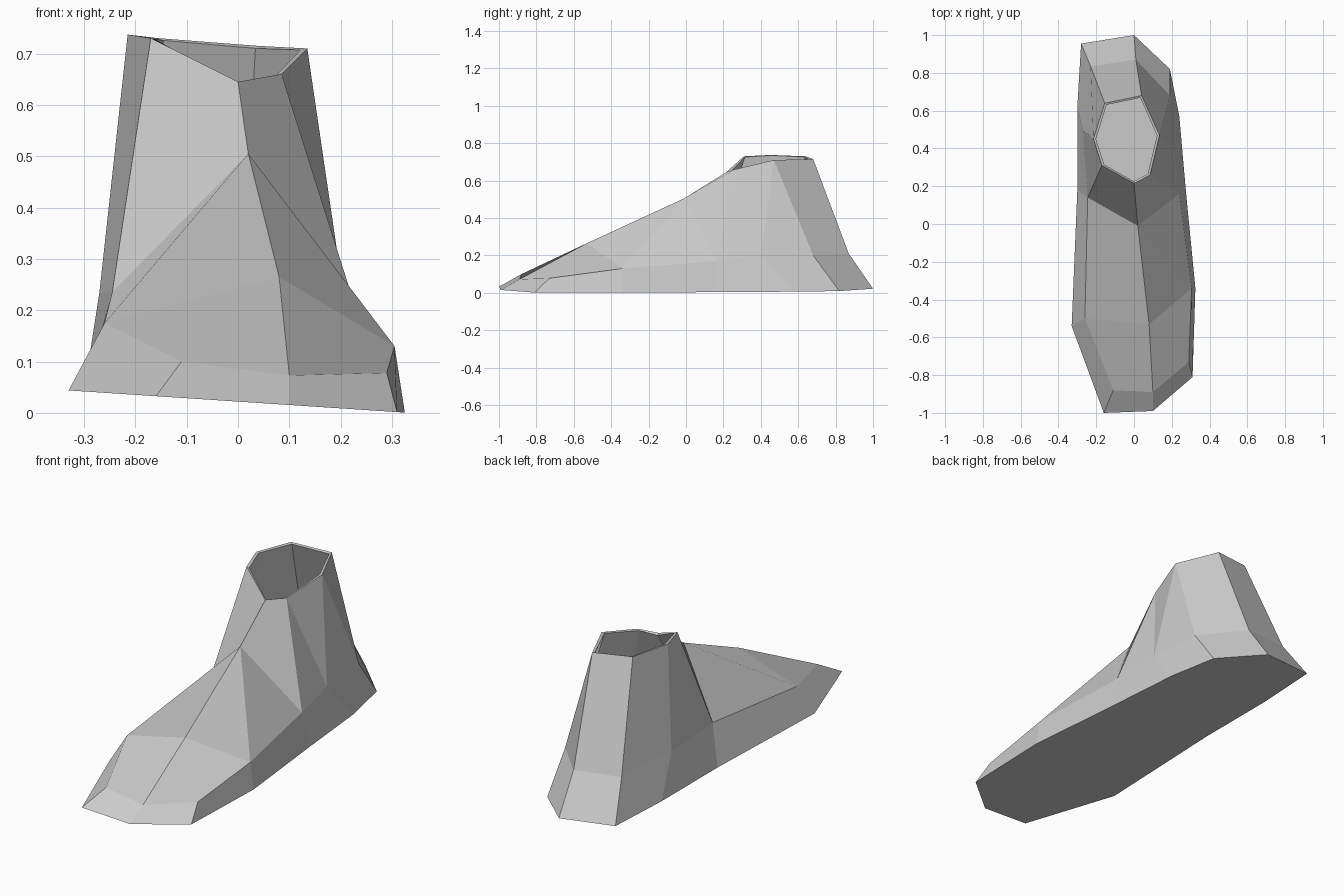
import bpy
import bmesh
from mathutils import Vector

default_cube = bpy.data.objects.get("Cube")
if default_cube:
    bpy.data.objects.remove(default_cube, do_unlink=True)

# One grey for the whole boot
grey = bpy.data.materials.new("light grey")
grey.use_nodes = True
grey.diffuse_color = (0.6, 0.6, 0.6, 1)
shader = next(n for n in grey.node_tree.nodes if n.type == 'BSDF_PRINCIPLED')
shader.inputs["Base Color"].default_value = grey.diffuse_color

bm = bmesh.new()


def add_ring(points):
    return [bm.verts.new(Vector(point)) for point in points]


def add_face(*corners):
    return bm.faces.new(corners)


# Sole outline, counter-clockwise from the toe, lying on a slightly tilted plane
sole_outline = [(-.16, -1), (.1, -.99), (.31, -.81), (.325, -.34),
                (.275, .17), (.24, .57), (.19, .82), (0, 1),
                (-.28, .955), (-.3, .62), (-.3, .18), (-.33, -.54)]
sole = add_ring([(x, y, .022 - .066 * x) for x, y in sole_outline])

# Welt: the upper edge of the low side band
welt = add_ring([(-.11, -.88, .1), (.1, -.89, .073), (.29, -.73, .078),
                 (.305, -.34, .13), (.24, .16, .17), (.21, .4, .2),
                 (.19, .68, .2), (.01, .87, .21), (-.23, .835, .225),
                 (-.27, .5, .235), (-.245, .14, .235), (-.26, -.5, .175)])

# Collar: the open top edge, from the left side round the back to the front
collar = add_ring([(.085, .26, .66), (.135, .47, .71), (.04, .68, .715),
                   (-.155, .64, .73), (-.215, .45, .737),
                   (-.17, .31, .73), (0, .215, .645)])

# Ridge along the top of the foot
instep, vamp = add_ring([(.02, -.01, .505), (.08, -.53, .265)])

# Sole and side band
add_face(*reversed(sole))
count = len(sole)
for i in range(count):
    j = (i + 1) % count
    add_face(sole[i], sole[j], welt[j], welt[i])

toe_right, toe_left, ball_left, arch_left, waist_left, ankle_left = welt[:6]
waist_right, ball_right = welt[-2:]
collar_left, collar_right, collar_front = collar[0], collar[-2], collar[-1]

# Forefoot
add_face(toe_right, toe_left, vamp, ball_right)
add_face(toe_left, ball_left, arch_left, vamp)
add_face(vamp, arch_left, instep)
add_face(arch_left, waist_left, instep)
add_face(ball_right, vamp, instep, waist_right)

# Front of the shaft
add_face(waist_right, instep, collar_front, collar_right)
add_face(instep, waist_left, collar_left, collar_front)
add_face(waist_left, ankle_left, collar_left)

# Sides and back of the shaft
first = welt.index(ankle_left)
for k in range(len(collar) - 2):
    low, low_next = welt[first + k], welt[first + k + 1]
    high, high_next = collar[k], collar[k + 1]
    if k == 0:
        add_face(low, low_next, high_next)
        add_face(low, high_next, high)
    else:
        add_face(low, low_next, high_next, high)

bm.normal_update()
mesh = bpy.data.meshes.new("boot")
bm.to_mesh(mesh)
bm.free()
mesh.materials.append(grey)
boot = bpy.data.objects.new("boot", mesh)
bpy.context.collection.objects.link(boot)

# Thin wall turned inwards, leaving the collar open
wall = boot.modifiers.new("wall", 'SOLIDIFY')
wall.thickness = .014
wall.offset = -1
